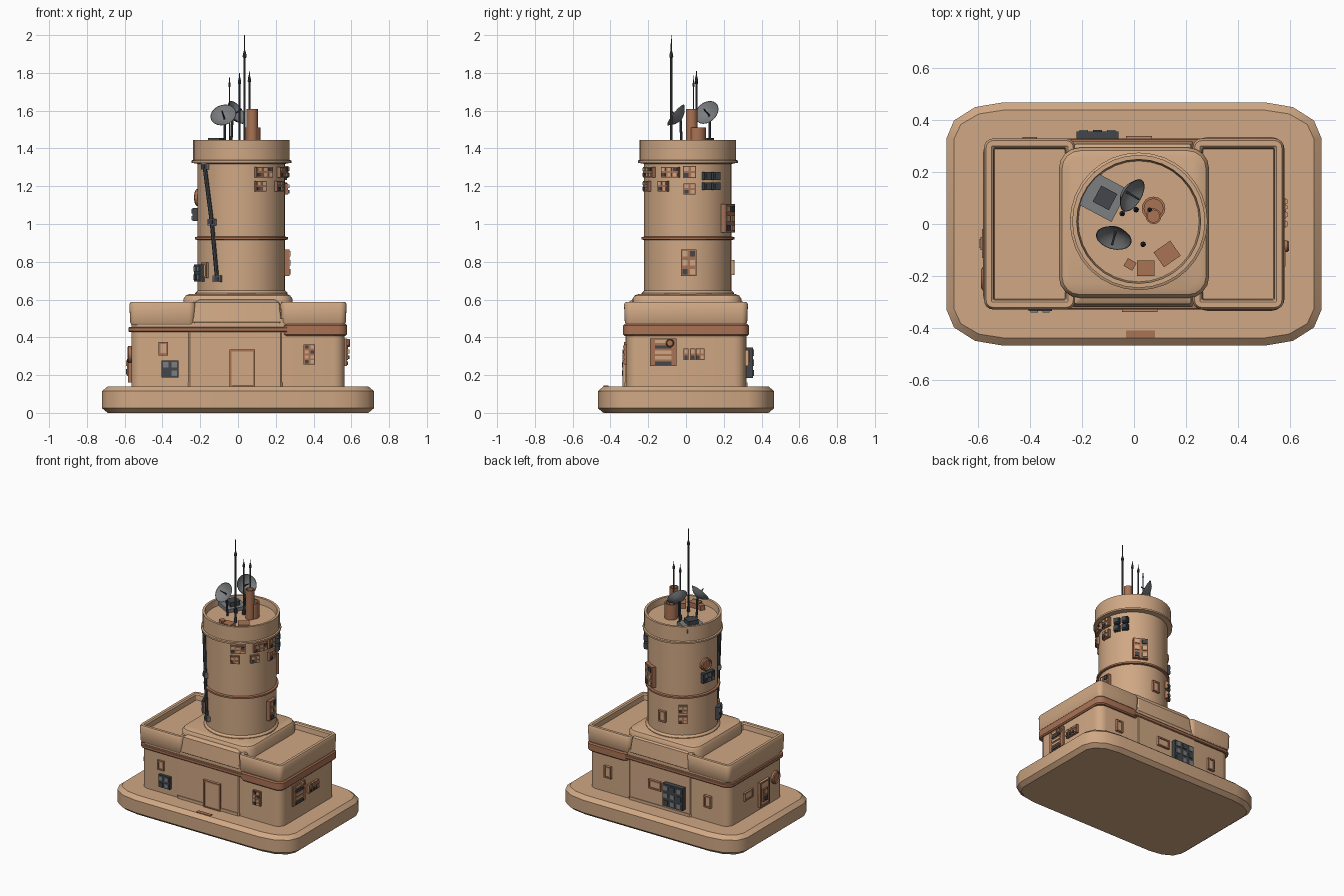
import bpy, bmesh, math
from math import sin, cos, pi, radians
from mathutils import Matrix, Vector

if "Cube" in bpy.data.objects:
    bpy.data.objects.remove(bpy.data.objects["Cube"])


def material(name, rgb):
    m = bpy.data.materials.new(name)
    m.use_nodes = True
    m.diffuse_color = (*rgb, 1)
    m.node_tree.nodes["Principled BSDF"].inputs["Base Color"].default_value = (*rgb, 1)
    return m


MATS = [material("sand_plaster", (0.63, 0.39, 0.23)), material("rust_trim", (0.40, 0.17, 0.09)),
        material("dark_metal", (0.055, 0.062, 0.07)), material("grey_metal", (0.2, 0.21, 0.22))]
SAND, RUST, DARK, GREY = range(4)


def finish(name, bm, mat=None, smooth=False, fix=True):
    if fix:
        bmesh.ops.recalc_face_normals(bm, faces=bm.faces[:])
    if mat is not None:
        for f in bm.faces:
            f.material_index = mat
    me = bpy.data.meshes.new(name)
    bm.to_mesh(me)
    bm.free()
    for m in MATS:
        me.materials.append(m)
    ob = bpy.data.objects.new(name, me)
    bpy.context.collection.objects.link(ob)
    if smooth:
        bpy.ops.object.select_all(action='DESELECT')
        ob.select_set(True)
        bpy.context.view_layer.objects.active = ob
        bpy.ops.object.shade_smooth_by_angle(angle=radians(35))
    return ob


def loft(bm, loops):
    rings = [[bm.verts.new(p) for p in loop] for loop in loops]
    for a, b in zip(rings, rings[1:]):
        for i in range(len(a)):
            j = (i + 1) % len(a)
            bm.faces.new((a[i], a[j], b[j], b[i]))
    bm.faces.new(rings[0][::-1])
    bm.faces.new(rings[-1])


def slab(name, cx, cy, hx, hy, rx, ry, profile, mat=SAND, seg=4):
    """Rounded rectangle lofted through (z, inset) steps."""
    def outline(z, inset):
        pts = []
        for k, (sx, sy) in enumerate(((1, 1), (-1, 1), (-1, -1), (1, -1))):
            for s in range(seg + 1):
                a = pi / 2 * (k + s / seg)
                ex, ey = max(rx - inset, 0.006), max(ry - inset, 0.006)
                pts.append((cx + sx * (hx - inset - ex) + ex * cos(a),
                            cy + sy * (hy - inset - ey) + ey * sin(a), z))
        return pts
    bm = bmesh.new()
    loft(bm, [outline(z, i) for z, i in profile])
    return finish(name, bm, mat, True)


def turned(name, x, y, profile, mat, seg=32, m=None):
    """Lathe of (radius, z) steps."""
    bm = bmesh.new()
    loft(bm, [[(r * cos(2 * pi * i / seg), r * sin(2 * pi * i / seg), z) for i in range(seg)]
              for r, z in profile])
    bmesh.ops.transform(bm, matrix=m or Matrix.Translation((x, y, 0)), verts=bm.verts)
    return finish(name, bm, mat, True)


def box(bm, m, c, s, mat):
    geo = bmesh.ops.create_cube(bm, size=1, matrix=m @ Matrix.Translation(c) @ Matrix.Diagonal((*s, 1)))
    for f in {f for v in geo["verts"] for f in v.link_faces}:
        f.material_index = mat


def wall(x, y, z, deg):
    """Frame on a wall: local x outward, y sideways, z up."""
    return Matrix.Translation((x, y, z)) @ Matrix.Rotation(radians(deg), 4, 'Z')


TX, TY, TR = 0.018, 0.01, 0.232


def on_tower(deg, z):
    a = radians(deg)
    return wall(TX + TR * cos(a), TY + TR * sin(a), z, deg)


# Ground slab and main building
slab("ground_slab", 0, 0, 0.72, 0.467, 0.22, 0.14, [(0, 0.03), (0.025, 0), (0.115, 0), (0.14, 0.03)], seg=3)
slab("lower_walls", 0, 0, 0.565, 0.315, 0.06, 0.06, [(0.13, 0), (0.5, 0)])
slab("centre_walls", -0.015, 0, 0.25, 0.321, 0.01, 0.01, [(0.13, 0), (0.44, 0)], seg=1)
slab("foot_trim", -0.015, 0, 0.25, 0.326, 0.01, 0.01, [(0.13, 0), (0.16, 0)], seg=1)
slab("thin_band", -0.015, 0, 0.565, 0.328, 0.06, 0.06, [(0.428, 0.004), (0.433, 0), (0.45, 0), (0.455, 0.004)], RUST)
slab("thick_band", 0.405, 0, 0.173, 0.333, 0.05, 0.05, [(0.408, 0.008), (0.416, 0), (0.462, 0), (0.47, 0.008)], RUST)

# Wing parapets with sunken roofs
for side, label in ((1, "left"), (-1, "right")):
    slab(label + "_parapet", side * 0.4, 0, 0.175, 0.328, 0.035, 0.035,
         [(0.465, 0.012), (0.48, 0.004), (0.575, 0), (0.588, 0.008), (0.588, 0.028),
          (0.58, 0.036), (0.545, 0.04), (0.545, 0.06)])

# Central block, sloping eaves and tower pad
slab("centre_eaves", -0.005, 0, 0.235, 0.318, 0.012, 0.012, [(0.468, 0.008), (0.48, 0), (0.585, 0.012), (0.6, 0.035)])
slab("tower_pad", 0, 0.005, 0.288, 0.288, 0.08, 0.08, [(0.5, 0), (0.605, 0), (0.622, 0.012), (0.63, 0.035)])

# Tower shaft, rings and rimmed roof
turned("tower_shaft", TX, TY, [(TR, 0.6), (TR, 1.34)], SAND)
turned("tower_foot", TX, TY, [(0.245, 0.62), (0.245, 0.635), (0.23, 0.65)], SAND)
turned("tower_ring", TX, TY, [(0.23, 0.915), (0.246, 0.918), (0.246, 0.93), (0.23, 0.934)], RUST)
turned("tower_rim", TX, TY, [(0.23, 1.318), (0.264, 1.324), (0.264, 1.336), (0.255, 1.34), (0.255, 1.445),
                             (0.238, 1.445), (0.232, 1.40), (0.2, 1.4)], SAND)


# Wall fittings
def fitting(name, m, w, h, d=0.02, plate=RUST, inner=DARK, cols=0, rows=0):
    """Plate with a grid of raised blocks, or one inset panel when cols is 0."""
    bm = bmesh.new()
    if cols:
        box(bm, m, (0, 0, 0), (d, w, h), plate)
        cw, ch = w / cols, h / rows
        for i in range(cols):
            for j in range(rows):
                pos = (d / 2, (i + 0.5) * cw - w / 2, (j + 0.5) * ch - h / 2)
                box(bm, m, pos, (0.012, cw * 0.62, ch * 0.62), inner if (i + j) % 3 else DARK)
    else:
        t = 0.011
        box(bm, m, (0, 0, 0), (d * 0.6, w, h), inner)
        for s in (-1, 1):
            box(bm, m, (0, s * (w - t) / 2, 0), (d, t, h), plate)
            box(bm, m, (0, 0, s * (h - t) / 2), (d, w, t), plate)
    return finish(name, bm)


def porthole(name, m, r, mat=RUST):
    turned(name, 0, 0, [(r, -0.01), (r, 0.012), (r * 0.8, 0.018), (r * 0.7, 0.01)], mat, 16,
           m @ Matrix.Rotation(pi / 2, 4, 'Y'))


F, B, L, R = -0.318, 0.318, 0.568, -0.568
fitting("door", wall(0.022, F - 0.004, 0.235, -90), 0.135, 0.2, 0.03, RUST, SAND)
fitting("front_window", wall(-0.395, F, 0.34, -90), 0.05, 0.07, 0.02, RUST, SAND)
fitting("front_vent", wall(-0.36, F, 0.232, -90), 0.09, 0.09, 0.03, DARK, GREY, 2, 2)
fitting("front_panel", wall(0.378, F, 0.31, -90), 0.06, 0.105, 0.02, RUST, SAND, 2, 4)
for x in (-0.4, 0.4):
    fitting("back_window", wall(x, B, 0.29, 90), 0.055, 0.085, 0.03, RUST, SAND)
fitting("back_slot", wall(0.02, B + 0.004, 0.3, 90), 0.1, 0.065, 0.03, RUST, SAND)
fitting("back_machine", wall(-0.14, B + 0.012, 0.265, 90), 0.16, 0.16, 0.05, DARK, GREY, 3, 3)
fitting("left_grille", wall(L, -0.12, 0.32, 0), 0.14, 0.145, 0.016, RUST, SAND, 1, 5)
porthole("left_porthole", wall(L + 0.008, -0.085, 0.37, 0), 0.022)
for y in (0, 0.035, 0.075):
    fitting("left_switch", wall(L, y, 0.31, 0), 0.028 if y < 0.05 else 0.045, 0.06, 0.03, RUST, SAND, 1 + (y > 0.05), 2)
fitting("right_hatch", wall(R, -0.075, 0.25, 180), 0.11, 0.18, 0.03, RUST, SAND)
fitting("right_hatch_box", wall(R, -0.075, 0.24, 180), 0.05, 0.09, 0.04, RUST, SAND, 1, 2)
porthole("right_porthole", wall(R, -0.21, 0.31, 180), 0.045)
fitting("right_side_plate", wall(R, 0.1, 0.3, 180), 0.1, 0.06, 0.02, RUST, SAND)

# Tower panels: angle, height, width, tall, plate, inner, columns, rows
for deg, z, w, h, plate, inner, c, r in (
        (-60, 1.275, 0.1, 0.055, RUST, SAND, 3, 2), (-65, 1.2, 0.06, 0.055, RUST, SAND, 2, 2),
        (-23, 1.275, 0.1, 0.055, RUST, SAND, 3, 2), (-33, 1.2, 0.06, 0.055, RUST, SAND, 2, 2),
        (2, 1.275, 0.07, 0.065, RUST, SAND, 2, 2), (2, 1.185, 0.065, 0.06, RUST, SAND, 2, 2),
        (62, 1.03, 0.1, 0.15, RUST, SAND, 2, 3), (1, 0.795, 0.08, 0.14, RUST, SAND, 2, 3),
        (125, 0.84, 0.06, 0.055, RUST, SAND, 2, 2), (125, 0.765, 0.06, 0.055, RUST, SAND, 2, 2),
        (168, 1.05, 0.1, 0.07, DARK, GREY, 3, 2), (203, 0.74, 0.08, 0.09, DARK, GREY, 2, 2)):
    fitting("tower_panel", on_tower(deg, z), w, h, 0.045 if plate == DARK or h > 0.12 else 0.03, plate, inner, c, r)
for dy in (-0.028, 0.028):
    for dz in (-0.03, 0.025):
        fitting("tower_relay", on_tower(31, 1.23) @ Matrix.Translation((0, dy, dz)), 0.042, 0.042, 0.04, DARK, GREY, 1, 1)
fitting("tower_hatch", on_tower(90, 0.77), 0.055, 0.08, 0.03, RUST, SAND)
fitting("tower_side_plate", on_tower(215, 0.755), 0.05, 0.08, 0.025, RUST, SAND)
porthole("tower_porthole", on_tower(165, 1.14), 0.045)


# Slanted cable with clamps
def rod(name, a, b, r, mat, seg=8):
    a, b = Vector(a), Vector(b)
    m = Matrix.Translation(a) @ (b - a).to_track_quat('Z', 'Y').to_matrix().to_4x4()
    turned(name, 0, 0, [(r, 0), (r, (b - a).length)], mat, seg, m)


stops = [on_tower(-143, 1.305), on_tower(-130, 1.01), on_tower(-122, 0.71)]
for m in stops:
    fitting("cable_clamp", m, 0.045, 0.035, 0.04, GREY, GREY, 1, 1)
for a, b in zip(stops, stops[1:]):
    rod("cable", a @ Vector((0.012, 0, 0)), b @ Vector((0.012, 0, 0)), 0.011, DARK)

# Rooftop chimneys, boxes and platform
turned("tall_chimney", 0.075, 0.03, [(0.03, 1.39), (0.03, 1.61), (0.023, 1.61), (0.023, 1.58)], RUST, 16)
turned("short_chimney", 0.075, 0.06, [(0.045, 1.39), (0.045, 1.51), (0.036, 1.51), (0.036, 1.49)], RUST, 16)
bm = bmesh.new()
for x, y, s, turn in ((0.127, -0.115, 0.078, 35), (0.045, -0.17, 0.066, 0), (-0.015, -0.155, 0.038, -30)):
    box(bm, wall(x, y, 1.41, turn), (0, 0, 0), (s, s * 0.9, 0.05), RUST)
finish("roof_boxes", bm)
bm = bmesh.new()
m = wall(-0.12, 0.105, 1.41, -28)
box(bm, m, (0, 0, 0), (0.15, 0.14, 0.03), GREY)
box(bm, m, (0.01, 0, 0.025), (0.07, 0.07, 0.04), DARK)
finish("roof_platform", bm)

# Dishes on stalks
for x, y, z, aim, r in ((-0.075, -0.045, 1.57, (-0.2, -0.75, 0.6), 0.07), (-0.015, 0.115, 1.585, (0.75, -0.45, 0.5), 0.07)):
    c, n = Vector((x, y, z)), Vector(aim).normalized()
    m = Matrix.Translation(c) @ n.to_track_quat('Z', 'Y').to_matrix().to_4x4()
    turned("dish", 0, 0, [(0.012, -0.026), (r * 0.6, -0.014), (r, 0.012), (r * 0.96, 0.012), (r * 0.58, -0.008), (0.01, -0.018)],
           GREY, 20, m)
    rod("dish_feed", c - n * 0.018, c + n * 0.045, 0.004, DARK, 6)
    rod("dish_stalk", (x - n.x * 0.03, y - n.y * 0.03, 1.39), c - n * 0.02, 0.007, DARK)

# Antennas
for x, y, z, r in ((0.035, -0.078, 2.0, 0.006), (0.06, 0.055, 1.81, 0.005), (0.008, 0.055, 1.8, 0.005), (-0.045, 0.04, 1.785, 0.003)):
    k = z - 0.12 if z > 1.9 else z - 0.06
    turned("antenna", x, y, [(0.011, 1.39), (0.011, 1.43), (r, 1.44), (r, k), (r * 1.8, k + 0.004), (r * 1.5, k + 0.02),
                             (r * 0.5, k + 0.04), (r * 0.4, z)], DARK, 8)

# Doorstep plate
bm = bmesh.new()
box(bm, wall(0.025, -0.423, 0.14, 0), (0, 0, 0), (0.11, 0.028, 0.009), RUST)
finish("doorstep", bm)
